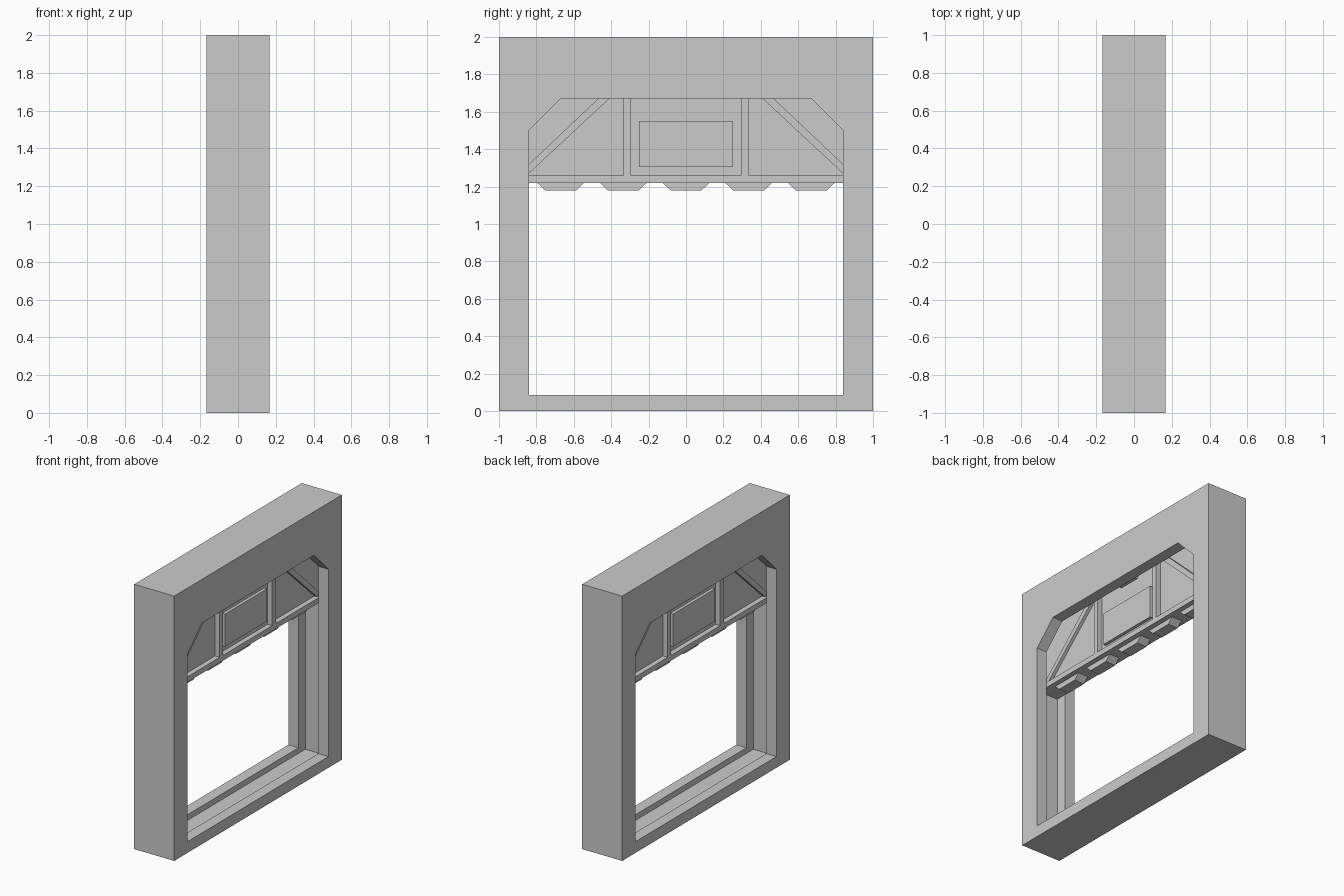
import bpy, bmesh

if "Cube" in bpy.data.objects:
    bpy.data.objects.remove(bpy.data.objects["Cube"])


def prism(name, profile, half):
    """Extrude a (y, z) outline along x, from -half to +half."""
    bm = bmesh.new()
    face = bm.faces.new([bm.verts.new((-half, y, z)) for y, z in profile])
    ext = bmesh.ops.extrude_face_region(bm, geom=[face])
    moved = [v for v in ext["geom"] if isinstance(v, bmesh.types.BMVert)]
    bmesh.ops.translate(bm, verts=moved, vec=(2 * half, 0, 0))
    bmesh.ops.recalc_face_normals(bm, faces=bm.faces)
    me = bpy.data.meshes.new(name)
    bm.to_mesh(me)
    bm.free()
    ob = bpy.data.objects.new(name, me)
    bpy.context.collection.objects.link(ob)
    return ob


def rect(y0, y1, z0, z1):
    return [(y0, z0), (y1, z0), (y1, z1), (y0, z1)]


def arch(w, z0, shoulder, top_w, z1):
    return [(-w, z0), (w, z0), (w, shoulder), (top_w, z1), (-top_w, z1), (-w, shoulder)]


def cut(target, cutter):
    mod = target.modifiers.new("cut", "BOOLEAN")
    mod.operation = "DIFFERENCE"
    mod.solver = "EXACT"
    mod.object = cutter
    bpy.context.view_layer.objects.active = target
    bpy.ops.object.modifier_apply(modifier=mod.name)
    bpy.data.objects.remove(cutter)


# Frame with chamfered opening and a wider slot for the door
frame = prism("door_frame", rect(-1, 1, 0, 2), 0.167)
cut(frame, prism("opening_cutter", arch(0.84, 0.085, 1.5, 0.67, 1.67), 0.3))
cut(frame, prism("slot_cutter", arch(0.922, 0.042, 1.535, 0.705, 1.752), 0.083))

# Raised door: thin plate, bottom rail and centre panel
prism("door_plate", arch(0.92, 1.23, 1.534, 0.704, 1.75), 0.042)
prism("bottom_rail", rect(-0.92, 0.92, 1.22, 1.26), 0.081)
prism("centre_panel", rect(-0.25, 0.25, 1.305, 1.55), 0.066)

# Ribs, mirrored left and right
for side, s in (("left", -1), ("right", 1)):
    prism(side + "_upright_rib", rect(s * 0.293, s * 0.335, 1.26, 1.75), 0.081)
    brace = [(0.903, 1.26), (0.851, 1.26), (0.335, 1.74), (0.396, 1.74)]
    prism(side + "_brace", [(s * y, z) for y, z in brace], 0.066)


def tooth(name, y, top, bottom, half):
    prism(name, [(y - 0.125, top), (y - 0.083, bottom),
                 (y + 0.083, bottom), (y + 0.125, top)], half)


# Locking teeth under the rail, and a catch hidden in the lintel slot
for i in range(-2, 3):
    tooth(f"tooth_{i + 3}", i * 0.335, 1.22, 1.18, 0.042)
tooth("lintel_catch", 0, 1.74, 1.69, 0.075)
